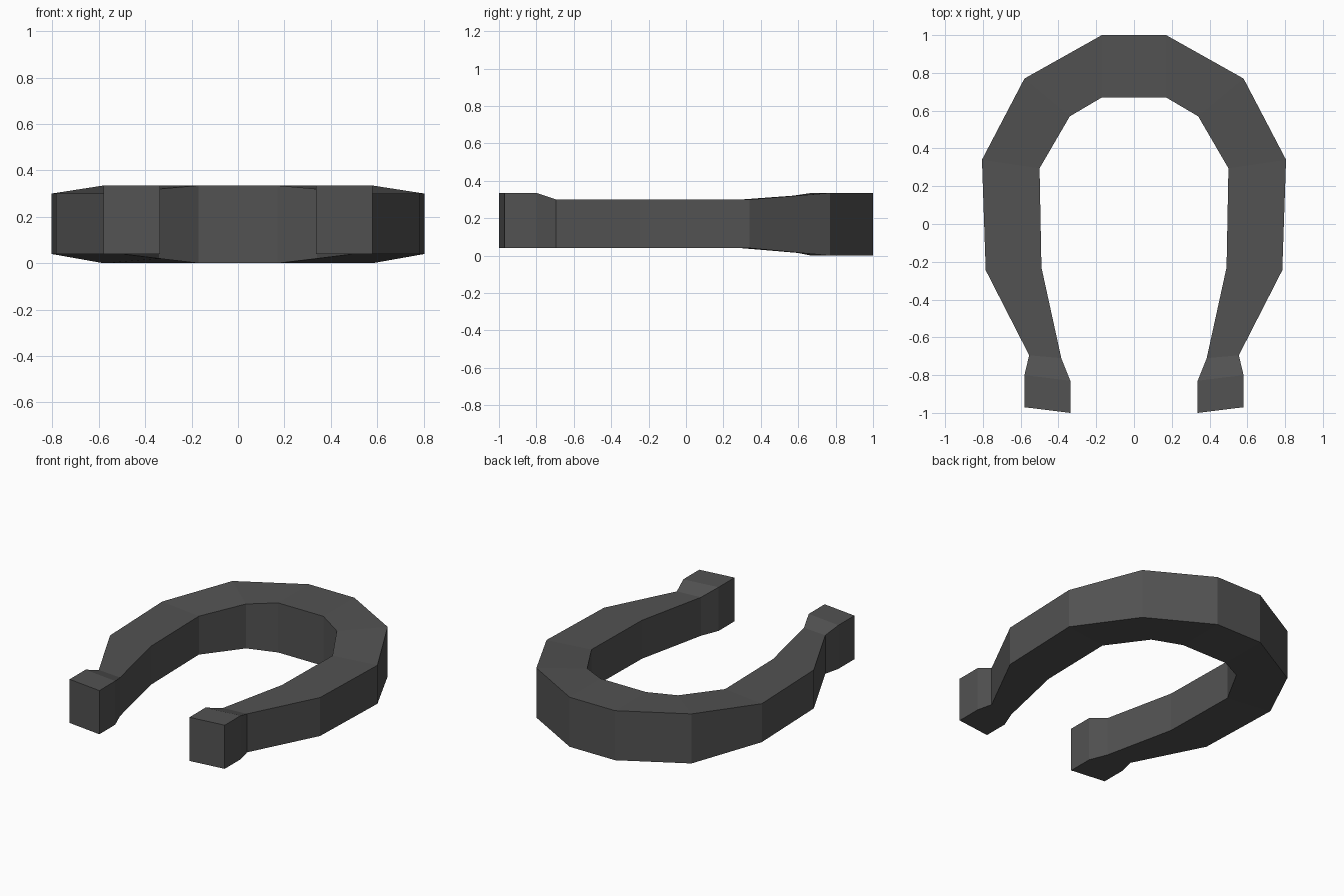
import bpy, bmesh

if "Cube" in bpy.data.objects:
    bpy.data.objects.remove(bpy.data.objects["Cube"])

# Dark iron
iron = bpy.data.materials.new("dark_iron")
iron.diffuse_color = (0.085, 0.085, 0.085, 1)
iron.use_nodes = True
iron.node_tree.nodes["Principled BSDF"].inputs["Base Color"].default_value = iron.diffuse_color

# Right-half cross-sections, toe to heel:
# outer x, y | inner x, y | outer bottom, top | inner bottom, top
half = [
    (0.17, 1.00, 0.17, 0.67, 0.00, 0.335, 0.00, 0.335),
    (0.58, 0.77, 0.34, 0.57, 0.00, 0.335, 0.02, 0.32),
    (0.805, 0.34, 0.50, 0.295, 0.04, 0.30, 0.04, 0.30),
    (0.785, -0.245, 0.49, -0.23, 0.04, 0.30, 0.04, 0.30),
    (0.555, -0.695, 0.385, -0.71, 0.04, 0.30, 0.04, 0.30),
    (0.58, -0.80, 0.337, -0.83, 0.04, 0.335, 0.04, 0.335),
    (0.58, -0.97, 0.337, -1.00, 0.04, 0.335, 0.04, 0.335),
]

# Full sweep: left heel, round the toe, to right heel
sections = [(-1, s) for s in reversed(half)] + [(1, s) for s in half]

bm = bmesh.new()
rings = []
for side, (ox, oy, ix, iy, ob, ot, ib, it) in sections:
    rings.append([bm.verts.new(p) for p in (
        (side * ox, oy, ob), (side * ox, oy, ot),
        (side * ix, iy, it), (side * ix, iy, ib))])

# Skin between neighbouring sections, then cap the heels
for a, b in zip(rings, rings[1:]):
    for i in range(4):
        j = (i + 1) % 4
        bm.faces.new((a[i], a[j], b[j], b[i]))
bm.faces.new(rings[0])
bm.faces.new(rings[-1])
bmesh.ops.recalc_face_normals(bm, faces=bm.faces)

mesh = bpy.data.meshes.new("horseshoe")
bm.to_mesh(mesh)
bm.free()
mesh.materials.append(iron)
bpy.context.collection.objects.link(bpy.data.objects.new("horseshoe", mesh))
